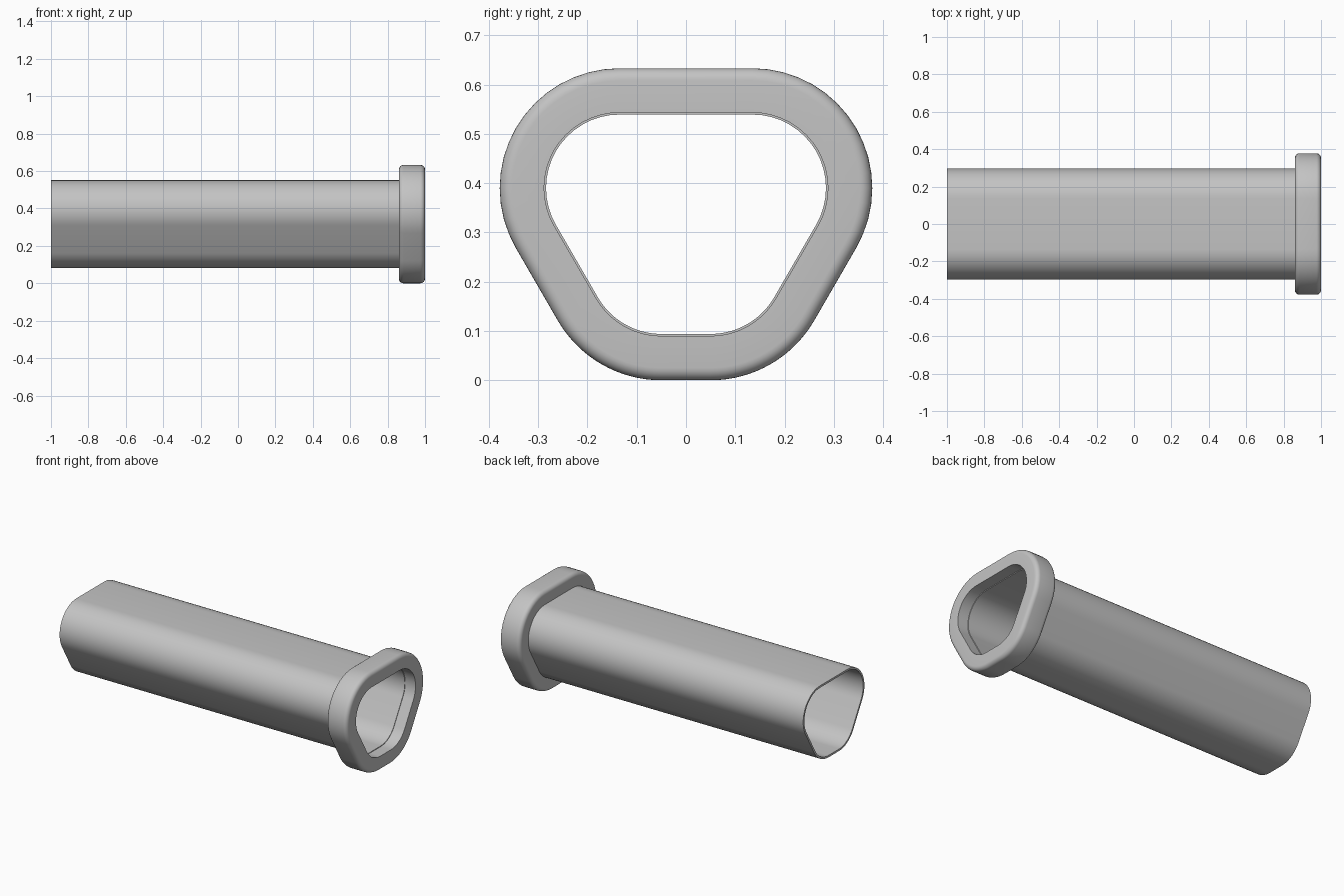
import bpy
import bmesh
from math import sin, cos, pi, atan2, radians

cube = bpy.data.objects.get("Cube")
if cube:
    bpy.data.objects.remove(cube, do_unlink=True)

grey = bpy.data.materials.new("light grey")
grey.use_nodes = True
grey.diffuse_color = (0.55, 0.55, 0.55, 1)
grey.node_tree.nodes["Principled BSDF"].inputs["Base Color"].default_value = grey.diffuse_color

# Centres of the rounded corners (y, z) on the +y side
UPPER = (0.135, 0.39)
LOWER = (0.05, 0.243)
STEPS = 16


def outline(radius):
    """Rounded trapezoid around the four corner centres, as (y, z) points."""
    slant = atan2(LOWER[0] - UPPER[0], UPPER[1] - LOWER[1])
    half = []
    for (cy, cz), start, end in ((LOWER, -pi / 2, slant), (UPPER, slant, pi / 2)):
        for i in range(STEPS + 1):
            a = start + (end - start) * i / STEPS
            half.append((cy + radius * cos(a), cz + radius * sin(a)))
    return half + [(-y, z) for y, z in reversed(half)]


def sweep(name, section):
    """Carry a closed (x, radius) section around the rounded trapezoid."""
    bm = bmesh.new()
    rings = [[bm.verts.new((x, y, z)) for y, z in outline(r)] for x, r in section]
    for k, ring in enumerate(rings):
        following = rings[(k + 1) % len(rings)]
        for i in range(len(ring)):
            j = (i + 1) % len(ring)
            bm.faces.new((ring[i], ring[j], following[j], following[i]))
    bmesh.ops.recalc_face_normals(bm, faces=bm.faces)
    mesh = bpy.data.meshes.new(name)
    bm.to_mesh(mesh)
    bm.free()
    mesh.materials.append(grey)
    obj = bpy.data.objects.new(name, mesh)
    bpy.context.collection.objects.link(obj)
    bpy.ops.object.select_all(action="DESELECT")
    obj.select_set(True)
    bpy.context.view_layer.objects.active = obj
    bpy.ops.object.shade_smooth_by_angle(angle=radians(30))
    return obj


def rounded(x, r, size, start):
    """Quarter-circle corner of the section."""
    angles = [start + pi / 2 * i / 6 for i in range(7)]
    return [(x + size * cos(a), r + size * sin(a)) for a in angles]


# Thin-walled sleeve, seated part way into the collar
sweep("sleeve", [(-1, 0.149), (0.93, 0.149), (0.93, 0.161), (-1, 0.161)])

# Thick collar with rounded outer edges
EDGE = 0.025
collar = [(0.86, 0.153), (1, 0.153)]
collar += rounded(1 - EDGE, 0.243 - EDGE, EDGE, 0)
collar += rounded(0.86 + EDGE, 0.243 - EDGE, EDGE, pi / 2)
sweep("collar", collar)
